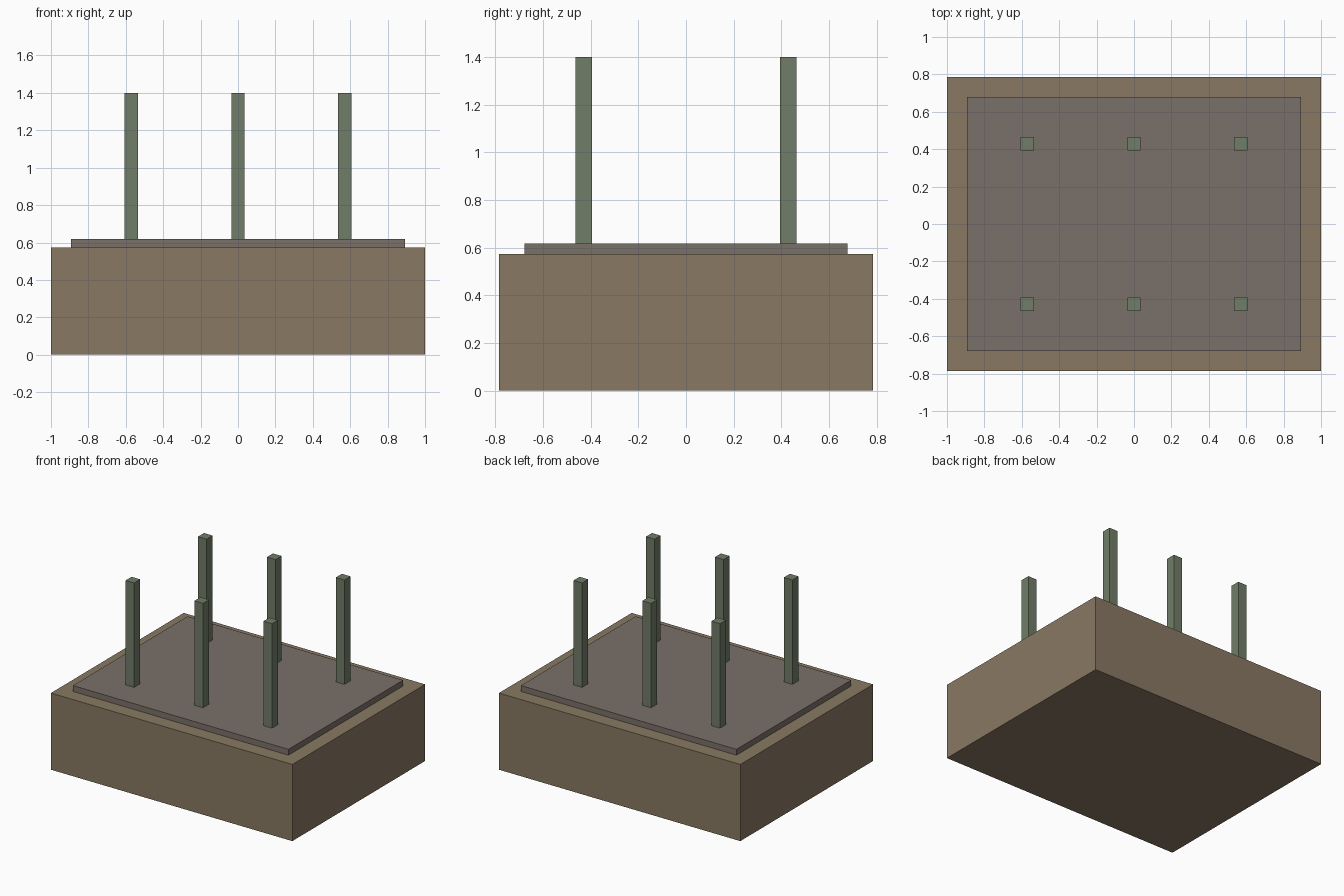
import bpy

if "Cube" in bpy.data.objects:
    bpy.data.objects.remove(bpy.data.objects["Cube"])


def material(name, color):
    mat = bpy.data.materials.new(name)
    mat.diffuse_color = (*color, 1)
    mat.use_nodes = True
    mat.node_tree.nodes["Principled BSDF"].inputs["Base Color"].default_value = mat.diffuse_color
    return mat


def box(name, x, y, z0, z1, width, depth, mat):
    bpy.ops.mesh.primitive_cube_add(size=1, location=(x, y, (z0 + z1) / 2))
    obj = bpy.context.object
    obj.name = name
    obj.scale = (width, depth, z1 - z0)
    bpy.ops.object.transform_apply(location=False, rotation=False, scale=True)
    obj.data.materials.append(mat)
    return obj


brown = material("brown", (0.25, 0.19, 0.125))
grey_brown = material("grey_brown", (0.195, 0.162, 0.138))
green = material("grey_green", (0.165, 0.205, 0.138))

BASE_TOP, SLAB_TOP, POST_TOP = 0.574, 0.618, 1.40

# Thick block and the thin inset slab on top of it
box("base_block", 0, 0, 0, BASE_TOP, 2.0, 1.571, brown)
box("top_slab", 0, 0, BASE_TOP, SLAB_TOP, 1.786, 1.357, grey_brown)

# Two rows of three square posts
for row, y in (("front", -0.429), ("back", 0.429)):
    for side, x in (("left", -0.571), ("middle", 0), ("right", 0.571)):
        box(f"{row}_{side}_post", x, y, SLAB_TOP, POST_TOP, 0.071, 0.071, green)
